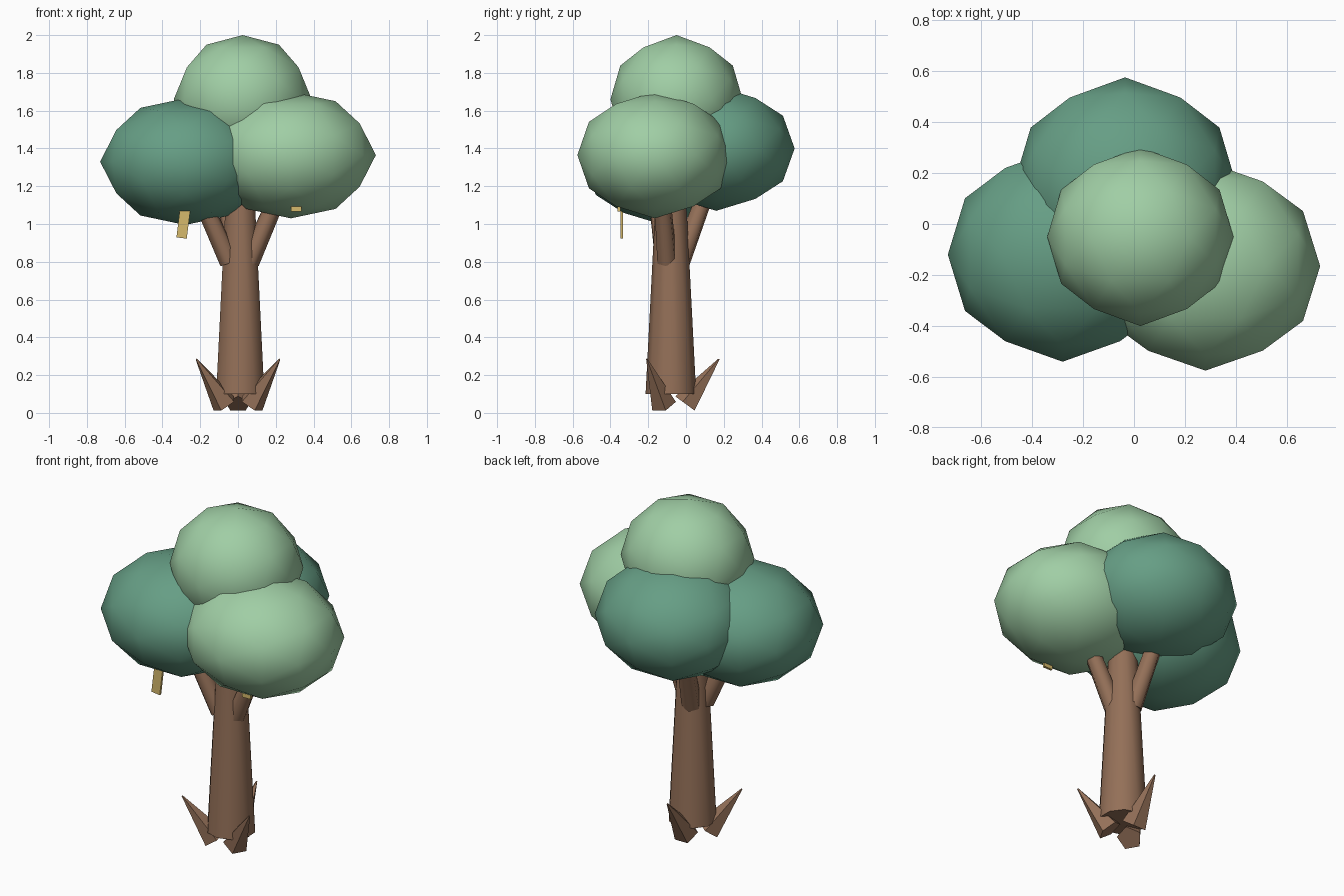
import bpy, bmesh, math
from mathutils import Vector, Matrix

if "Cube" in bpy.data.objects:
    bpy.data.objects.remove(bpy.data.objects["Cube"])


def material(name, rgb):
    lin = [(c / 255 / 12.92) if c < 11 else ((c / 255 + 0.055) / 1.055) ** 2.4 for c in rgb]
    m = bpy.data.materials.new(name)
    m.diffuse_color = (*lin, 1)
    m.use_nodes = True
    m.node_tree.nodes["Principled BSDF"].inputs["Base Color"].default_value = m.diffuse_color
    return m


LIGHT = material("light_green", (160, 206, 165))
DARK = material("dark_green", (102, 158, 133))
BARK = material("bark_brown", (148, 112, 88))
YELLOW = material("tag_yellow", (214, 186, 108))


def finish(bm, name, mat, smooth_angle):
    bmesh.ops.recalc_face_normals(bm, faces=bm.faces)
    me = bpy.data.meshes.new(name)
    bm.to_mesh(me)
    bm.free()
    me.materials.append(mat)
    ob = bpy.data.objects.new(name, me)
    bpy.context.collection.objects.link(ob)
    bpy.ops.object.select_all(action='DESELECT')
    ob.select_set(True)
    bpy.context.view_layer.objects.active = ob
    bpy.ops.object.shade_smooth_by_angle(angle=math.radians(smooth_angle))
    return ob


# Once-subdivided icosahedron with its golden rectangles on the axes
PHI = (1 + math.sqrt(5)) / 2
corners = []
for s in (-1, 1):
    for t in (-PHI, PHI):
        corners += [Vector((t, s, 0)), Vector((0, t, s)), Vector((s, 0, t))]
mids = [a + b for i, a in enumerate(corners) for b in corners[i + 1:]
        if (a - b).length < 2.1]
BALL = [v.normalized() for v in corners + mids]


def leaf_ball(name, center, radii, mat):
    bm = bmesh.new()
    for v in BALL:
        bm.verts.new([c + r * k for c, r, k in zip(center, radii, v)])
    bmesh.ops.convex_hull(bm, input=bm.verts)
    finish(bm, name, mat, 80)


def limb(name, a, b, r1, r2, sides, smooth_angle=50):
    a, b = Vector(a), Vector(b)
    axis = b - a
    bm = bmesh.new()
    bmesh.ops.create_cone(bm, cap_ends=True, segments=sides, radius1=r1, radius2=r2,
                          depth=axis.length,
                          matrix=Matrix.Translation((a + b) / 2)
                          @ axis.to_track_quat('Z', 'Y').to_matrix().to_4x4())
    finish(bm, name, BARK, smooth_angle)


def tag(name, center, size, tilt):
    bm = bmesh.new()
    bmesh.ops.create_cube(bm, size=1, matrix=Matrix.Translation(center)
                          @ Matrix.Rotation(tilt, 4, 'Y') @ Matrix.Diagonal((*size, 1)))
    finish(bm, name, YELLOW, 30)


# Foliage
leaf_ball("crown_top", (0.025, -0.05, 1.66), (0.365, 0.35, 0.34), LIGHT)
leaf_ball("crown_right", (0.28, -0.165, 1.365), (0.45, 0.41, 0.335), LIGHT)
leaf_ball("crown_left", (-0.28, -0.12, 1.33), (0.45, 0.42, 0.335), DARK)
leaf_ball("crown_back", (-0.035, 0.16, 1.40), (0.435, 0.415, 0.33), DARK)

# Trunk
limb("trunk", (0.012, -0.08, 0.1), (0.012, -0.08, 1.22), 0.134, 0.076, 10)

# Branches
limb("branch_right", (0.06, -0.10, 0.80), (0.235, -0.13, 1.2), 0.055, 0.045, 6, 65)
limb("branch_left", (-0.045, -0.11, 0.80), (-0.225, -0.16, 1.2), 0.055, 0.045, 6, 65)
limb("branch_back", (-0.015, -0.03, 0.80), (-0.07, 0.12, 1.2), 0.055, 0.045, 6, 65)

# Three upturned roots
for i, deg in enumerate((90, 210, 330)):
    c, s = math.cos(math.radians(deg)), math.sin(math.radians(deg))
    limb(f"root_{i + 1}", (0.08 * c, -0.08 + 0.08 * s, 0.046),
         (0.255 * c, -0.08 + 0.255 * s, 0.285), 0.07, 0.004, 5)

# Hanging tags
tag("tag_left", (-0.287, -0.34, 1.02), (0.055, 0.014, 0.19), math.radians(7))
tag("tag_right", (0.308, -0.355, 1.14), (0.055, 0.014, 0.15), 0)
